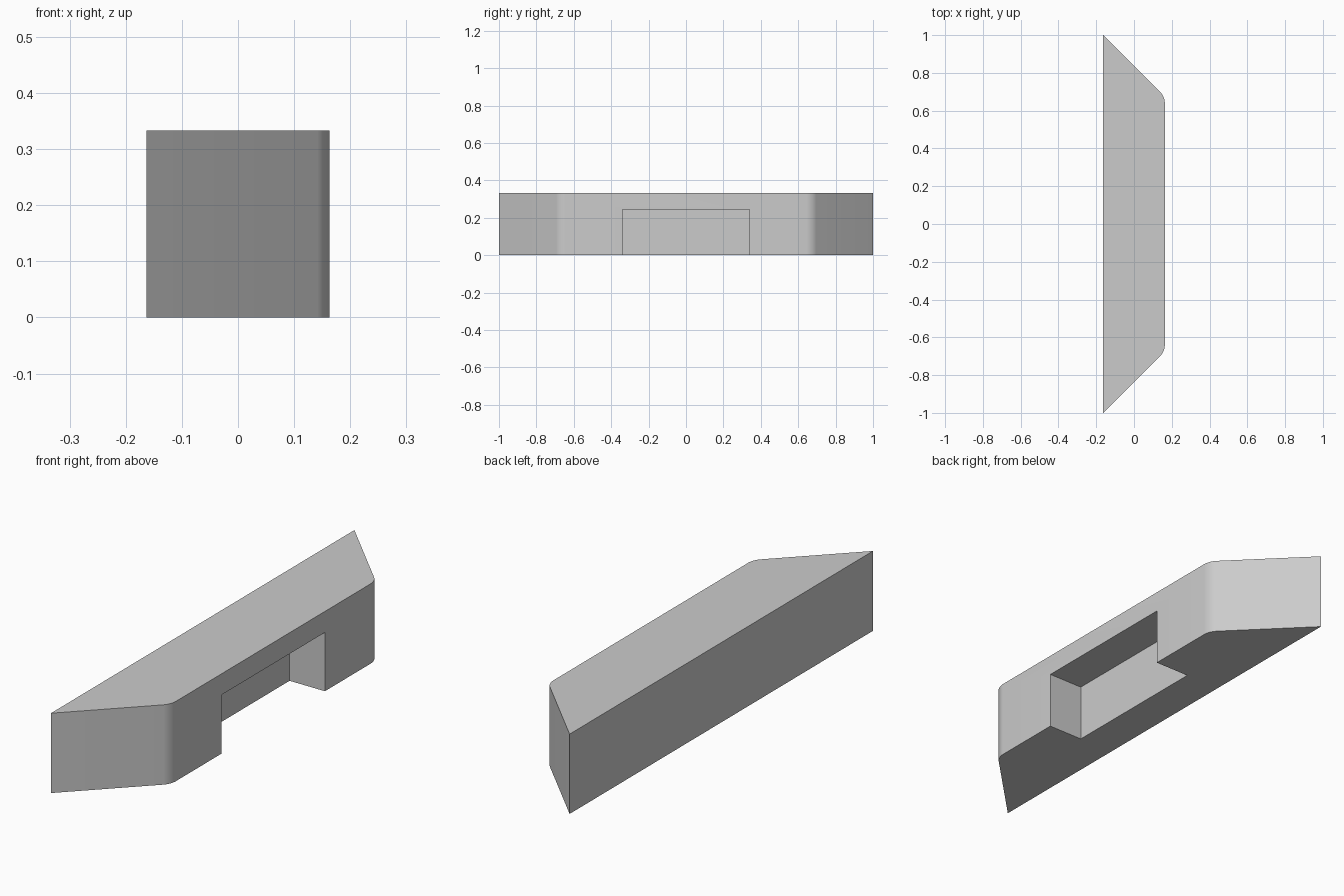
import bpy
import bmesh
import math

cube = bpy.data.objects.get("Cube")
if cube:
    bpy.data.objects.remove(cube, do_unlink=True)

HALF_WIDTH, HEIGHT = 0.163, 0.333
SHOULDER = 1 - 2 * HALF_WIDTH      # ends taper at 45 degrees
NOTCH_HALF, NOTCH_TOP = 0.34, 0.245

grey = bpy.data.materials.new("plain grey")
grey.use_nodes = True
colour = (0.6, 0.6, 0.6, 1)
grey.diffuse_color = colour
grey.node_tree.nodes["Principled BSDF"].inputs["Base Color"].default_value = colour


def prism(name, outline, bottom, top, rounded=0):
    """Extrude an outline upward, rounding the upright edges on the narrow side."""
    bm = bmesh.new()
    base = bm.faces.new([bm.verts.new((x, y, bottom)) for x, y in outline])
    extruded = bmesh.ops.extrude_face_region(bm, geom=[base])["geom"]
    for v in extruded:
        if isinstance(v, bmesh.types.BMVert):
            v.co.z = top
    if rounded:
        edges = [e for e in bm.edges
                 if abs(e.verts[0].co.z - e.verts[1].co.z) > 0.1
                 and e.verts[0].co.x > 0]
        bmesh.ops.bevel(bm, geom=edges, offset=rounded, segments=6,
                        profile=0.5, affect='EDGES')
    bmesh.ops.recalc_face_normals(bm, faces=bm.faces)
    mesh = bpy.data.meshes.new(name)
    bm.to_mesh(mesh)
    bm.free()
    mesh.materials.append(grey)
    obj = bpy.data.objects.new(name, mesh)
    bpy.context.collection.objects.link(obj)
    return obj


# Long block with tapered ends and softened shoulders
block = prism("tapered_block",
              [(-HALF_WIDTH, -1), (HALF_WIDTH, -SHOULDER),
               (HALF_WIDTH, SHOULDER), (-HALF_WIDTH, 1)],
              0, HEIGHT, rounded=0.03)

# Rectangular recess, open to the side and underneath
cutter = prism("recess_cutter",
               [(0, -NOTCH_HALF), (0.3, -NOTCH_HALF),
                (0.3, NOTCH_HALF), (0, NOTCH_HALF)],
               -0.1, NOTCH_TOP)
cutter.hide_render = True

bpy.ops.object.select_all(action='DESELECT')
block.select_set(True)
bpy.context.view_layer.objects.active = block
cut = block.modifiers.new("recess", 'BOOLEAN')
cut.operation = 'DIFFERENCE'
cut.solver = 'EXACT'
cut.object = cutter
bpy.ops.object.modifier_apply(modifier=cut.name)
bpy.data.objects.remove(cutter, do_unlink=True)

bpy.ops.object.shade_smooth_by_angle(angle=math.radians(30))
